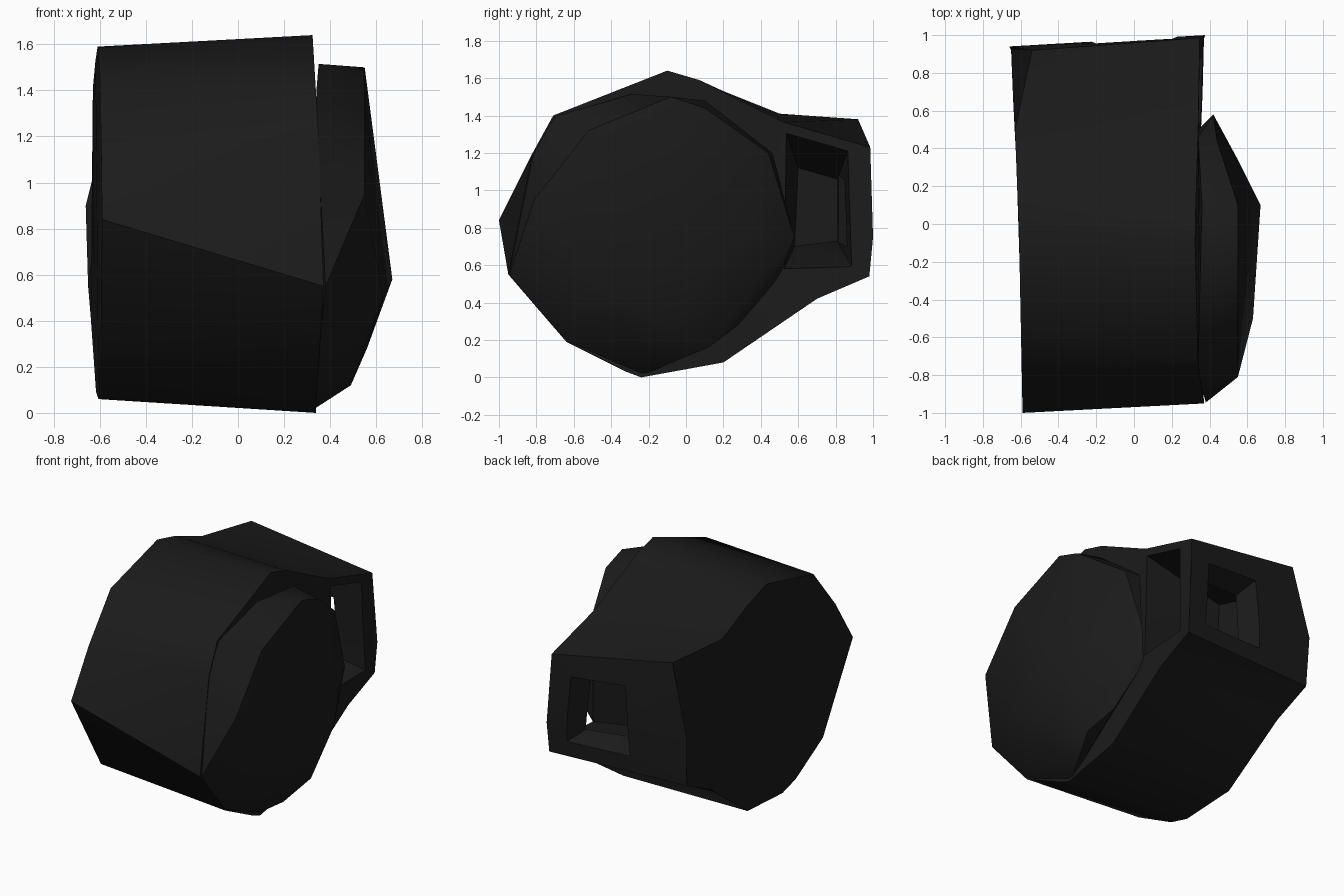
import bpy, bmesh, math

if "Cube" in bpy.data.objects:
    bpy.data.objects.remove(bpy.data.objects["Cube"])

mat = bpy.data.materials.new("charcoal")
mat.diffuse_color = (0.011, 0.011, 0.011, 1)
mat.use_nodes = True
mat.node_tree.nodes["Principled BSDF"].inputs["Base Color"].default_value = mat.diffuse_color


def finish(bm, name, material=True):
    bmesh.ops.recalc_face_normals(bm, faces=bm.faces)
    me = bpy.data.meshes.new(name)
    bm.to_mesh(me)
    bm.free()
    ob = bpy.data.objects.new(name, me)
    bpy.context.collection.objects.link(ob)
    if material:
        me.materials.append(mat)
    return ob


def loft(name, ring_a, ring_b, material=True):
    bm = bmesh.new()
    a = [bm.verts.new(p) for p in ring_a]
    b = [bm.verts.new(p) for p in ring_b]
    n = len(a)
    bm.faces.new(a)
    bm.faces.new(b)
    for i in range(n):
        j = (i + 1) % n
        bm.faces.new((a[i], a[j], b[j], b[i]))
    bmesh.ops.triangulate(bm, faces=[f for f in bm.faces])
    return finish(bm, name, material)


def hull(name, points):
    bm = bmesh.new()
    for p in points:
        bm.verts.new(p)
    bmesh.ops.convex_hull(bm, input=bm.verts)
    loose = [v for v in bm.verts if not v.link_faces]
    bmesh.ops.delete(bm, geom=loose, context='VERTS')
    return finish(bm, name)


def left_x(y, z):
    # left side tapers to the front, bottom and upper tail corner
    if y > .85 and z > 1.2:
        return -.54
    return -.61 - .02 * y - .035 * (1 - abs(z - .84) / .8) * (y > 0)


# main drum with the box-shaped tail: left and right profiles (y, z)
left = [(-1, .84), (-.66, .27), (-.35, .1), (-.2, .06), (.2, .09), (.65, .42),
        (.92, .55), (.94, .9), (.92, 1.38), (.5, 1.41), (.2, 1.53),
        (-.02, 1.59), (-.55, 1.455), (-.8, 1.15)]
right = [(-.95, .55), (-.64, .19), (-.32, .03), (-.24, 0), (.2, .08), (.7, .42),
         (.98, .54), (1, .75), (.985, 1.23), (.52, 1.365), (.07, 1.59),
         (-.1, 1.64), (-.71, 1.4), (-.82, 1.2)]
body = loft("drum_body", [(left_x(y, z), y, z) for y, z in left],
            [(.38 - .06 * abs(z - .7), y, z) for y, z in right])

# hollow in the tail, open to the right side and narrowing inwards
hollow = [(.52, .57), (.89, .585), (.87, 1.225), (.53, 1.325)]
inner = [(.58, .7), (.81, .73), (.81, 1.06), (.6, 1.12)]
side_cut = loft("side_hollow_cutter", [(-.2, y, z) for y, z in inner],
                [(.4, y, z) for y, z in hollow], False)

# tapered window through the back wall
window = [(.25, .63), (-.26, .63), (-.22, 1.17), (.22, 1.12)]
back_cut = loft("back_window_cutter", [(x, 1.02, z) for x, z in window],
                [(x * .5 - .02, .72, .9 + (z - .9) * .5) for x, z in window], False)

for cutter in (side_cut, back_cut):
    cutter.hide_render = True
    mod = body.modifiers.new(cutter.name, 'BOOLEAN')
    mod.operation = 'DIFFERENCE'
    mod.solver = 'EXACT'
    mod.object = cutter

# bake the cuts and remove the helpers
bpy.context.view_layer.update()
dg = bpy.context.evaluated_depsgraph_get()
cut_mesh = bpy.data.meshes.new_from_object(body.evaluated_get(dg))
body.modifiers.clear()
body.data = cut_mesh
for cutter in (side_cut, back_cut):
    bpy.data.objects.remove(cutter)

# faceted bulging wheel on the right side, flush with the drum at the front
wheel = hull("side_wheel", [
    (.38, -.945, .55), (.46, -.84, .68), (.55, -.81, .95), (.55, -.52, 1.32),
    (.55, -.08, 1.5), (.35, -.29, 1.515), (.36, .1, 1.48), (.55, .1, 1.44),
    (.44, .44, 1.2), (.34, .46, 1.2), (.42, .58, .75), (.55, .34, .75),
    (.67, .1, .58), (.63, -.5, .5), (.56, -.1, .28), (.49, -.2, .12),
    (.32, -.24, .01), (.48, .12, .16), (.40, .28, .28), (.34, .5, .54),
    (.34, -.64, .19), (.34, -.7, 1.395), (.345, -.815, 1.2)])

# smooth across shallow angles, keep hard facets
for ob in (body, wheel):
    bpy.ops.object.select_all(action='DESELECT')
    ob.select_set(True)
    bpy.context.view_layer.objects.active = ob
    bpy.ops.object.shade_smooth_by_angle(angle=math.radians(36))
